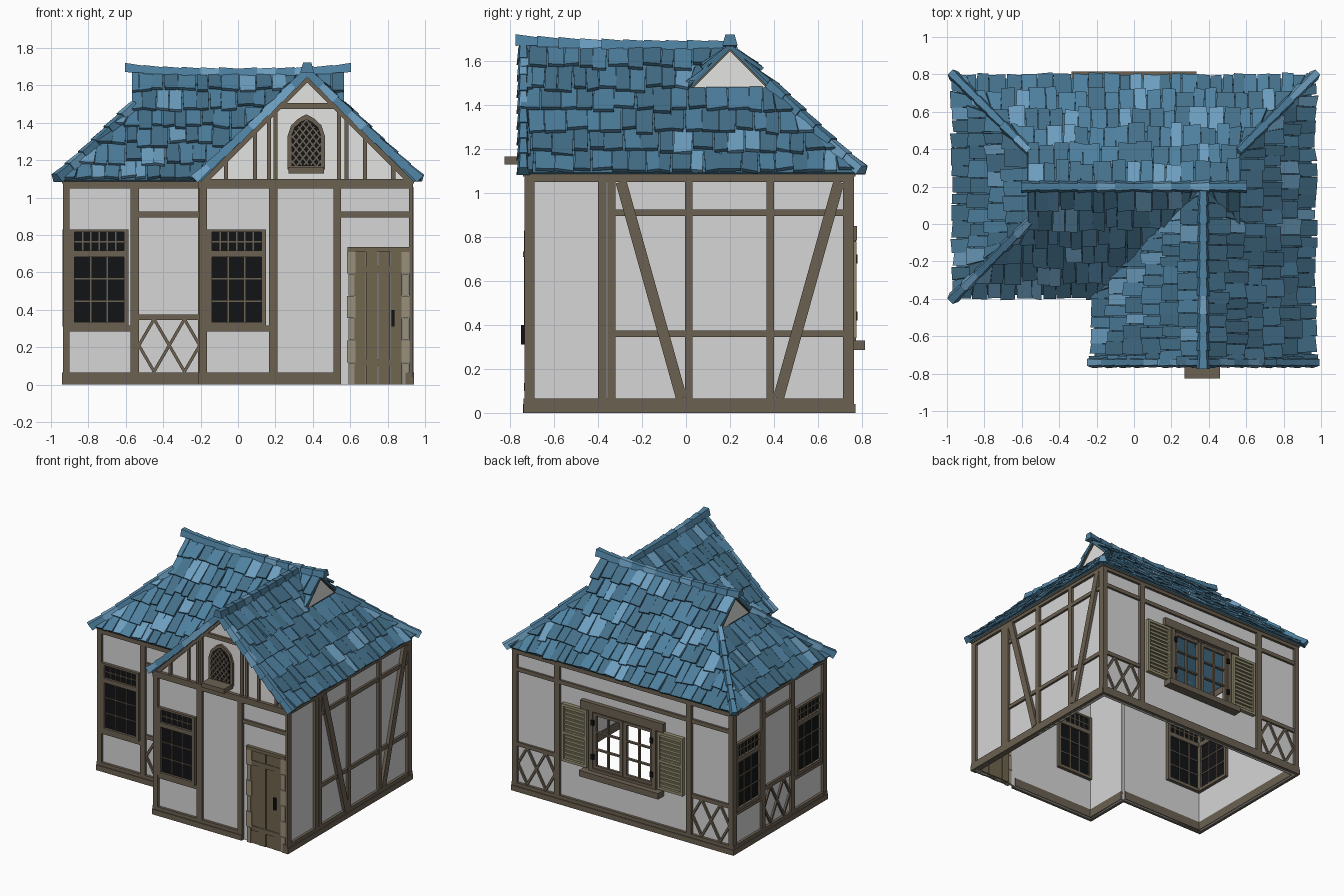
import bpy, bmesh, math, random
from mathutils import Vector

if "Cube" in bpy.data.objects:
    bpy.data.objects.remove(bpy.data.objects["Cube"])

random.seed(7)
PALETTE = {"plaster": "d6d6d6", "gable plaster": "e4e3e1", "timber": "6c6152", "door wood": "70654f",
           "shutter wood": "938c70", "trim stone": "9a907a", "dark glass": "121315",
           "tile dark": "44708a", "tile mid": "4e809f", "tile light": "6d9fc0"}


def linear(hexa):
    c = [int(hexa[i:i + 2], 16) / 255 for i in (0, 2, 4)]
    return [v / 12.92 if v < .04 else ((v + .055) / 1.055) ** 2.4 for v in c] + [1]


mats = {}
for n, c in PALETTE.items():
    mats[n] = bpy.data.materials.new(n)
    mats[n].diffuse_color = linear(c)

parts = {}


def solid(name, lo, hi, mat):
    """Closed solid between two matching polygons, added to a named part."""
    bm, used = parts.setdefault(name, (bmesh.new(), []))
    if mat not in used:
        used.append(mat)
    a, b = [bm.verts.new(p) for p in lo], [bm.verts.new(p) for p in hi]
    n = len(a)
    faces = [a[::-1], b] + [[a[i], a[(i + 1) % n], b[(i + 1) % n], b[i]] for i in range(n)]
    for f in faces:
        bm.faces.new(f).material_index = used.index(mat)


# Wall frames: origin and direction of u; d points outwards
FRONT, WING = (0, -.345, 1, 0), (0, -.715, 1, 0)
BACK, RIGHT = (0, .745, -1, 0), (.915, 0, 0, 1)
LEFT, WINGL = (-.915, 0, 0, -1), (-.185, 0, 0, -1)


def P(w, u, z, d):
    return (w[0] + w[2] * u + w[3] * d, w[1] + w[3] * u - w[2] * d, z)


def prism(name, w, pts, d0, d1, mat):
    solid(name, [P(w, u, z, d0) for u, z in pts], [P(w, u, z, d1) for u, z in pts], mat)


def panel(name, w, u0, u1, z0, z1, d0=0, d1=.02, mat="timber"):
    prism(name, w, [(u0, z0), (u1, z0), (u1, z1), (u0, z1)], d0, d1, mat)


def beam(name, w, u0, z0, u1, z1, t, d0=0, d1=.016, mat="timber"):
    l = math.hypot(u1 - u0, z1 - z0)
    a, b = -(z1 - z0) / l * t / 2, (u1 - u0) / l * t / 2
    prism(name, w, [(u0 - a, z0 - b), (u1 - a, z1 - b), (u1 + a, z1 + b), (u0 + a, z0 + b)], d0, d1, mat)


def posts(name, w, spans):
    for a, b in spans:
        panel(name, w, a, b, .06, 1.055)


def rails(name, w, u0, u1, zs=(.36, .91)):
    for z in zs:
        panel(name, w, u0, u1, z - .015, z + .015, 0, .016)


def base_and_plate(name, w, u0, u1, s0, s1):
    panel(name, w, s0, s1, 0, .04, -.02, .026)
    panel(name, w, s0, s1, .04, .066, -.02, .02)
    panel(name, w, u0, u1, 1.05, 1.075, -.02, .02)
    panel(name, w, u0, u1, 1.075, 1.1, -.02, .026)


def window(name, w, u0, u1, z0=.31, z1=.83):
    zt = z0 + .395
    panel(name, w, u0 + .01, u1 - .01, z0 + .01, z1 - .01, -.028, .004, "dark glass")
    for a, b, c, e in ((u0, u0 + .025, z0, z1), (u1 - .025, u1, z0, z1), (u0, u1, z0, z0 + .025),
                       (u0, u1, z1 - .015, z1), (u0, u1, zt - .022, zt + .012)):
        panel(name, w, a, b, c, e, -.04, .022)
    for i in range(1, 6):                    # glazing bars
        u = u0 + .025 + (u1 - u0 - .05) * i / 6
        panel(name, w, u - .004, u + .004, zt if i % 2 else z0, z1, -.034, .012)
    for z in (z0 + .137, z0 + .255, zt + .058):
        panel(name, w, u0, u1, z - .004, z + .004, -.034, .012)


def lattice(name, w, u0, u1, z0=.07, z1=.35):
    zm, s = (z0 + z1) / 2, (u1 - u0) / 2
    for i in range(2):
        a, m, b = u0 + i * s, u0 + (i + .5) * s, u0 + (i + 1) * s
        for q in ((a, zm, m, z1), (m, z1, b, zm), (b, zm, m, z0), (m, z0, a, zm)):
            beam(name, w, *q, .016, 0, .013)


# Plaster walls, hollow inside, with an open window hole at the back
for nm, w, u0, u1 in (("front_left_wall", FRONT, -.915, -.185), ("wing_front_wall", WING, -.185, .915),
                      ("right_wall", RIGHT, -.715, .745), ("left_wall", LEFT, -.745, .345),
                      ("wing_left_wall", WINGL, .345, .715)):
    panel(nm, w, u0, u1, 0, 1.1, -.015, 0, "plaster")
for u0, u1, z0, z1 in ((-.915, -.27, 0, 1.1), (.27, .915, 0, 1.1), (-.27, .27, 0, .34), (-.27, .27, .78, 1.1)):
    panel("back_wall", BACK, u0, u1, z0, z1, -.015, 0, "plaster")

# Front left framing
T = "front_left_timbers"
base_and_plate(T, FRONT, -.935, -.19, -.94, -.19)
posts(T, FRONT, [(-.935, -.9), (-.575, -.53), (-.215, -.185)])
rails(T, FRONT, -.53, -.2)
rails(T, FRONT, -.9, -.57, (.3,))
lattice(T, FRONT, -.53, -.205)
window("front_left_window", FRONT, -.9, -.585)

# Wing front framing
T = "wing_front_timbers"
base_and_plate(T, WING, -.21, .935, -.21, .55)
posts(T, WING, [(-.205, -.165), (.165, .21), (.51, .55)])
rails(T, WING, -.17, .17, (.3,))
rails(T, WING, .55, .92, (.91,))
window("wing_window", WING, -.165, .15)
T = "wing_left_timbers"
base_and_plate(T, WINGL, .345, .735, .345, .735)
posts(T, WINGL, [(.695, .735), (.345, .375)])

# Door with stone surround
for i in range(4):
    panel("door", WING, .62 + i * .065, .682 + i * .065, 0, .71, -.03, .014 + .004 * (i % 2), "door wood")
for z in (.1, .6):
    panel("door", WING, .63, .87, z, z + .035, 0, .022, "door wood")
for i in range(6):
    for u in (.59, .88):
        e = .006 * (i % 2)
        panel("door_surround", WING, u - e, u + .032 + e, i * .119, i * .119 + .116, -.02, .02, "trim stone")
panel("door_surround", WING, .585, .885 + .03, .71, .735, -.02, .026, "door wood")
panel("door_handle", WING, .82, .838, .31, .4, .015, .035, "dark glass")

# Right wall framing with braces
T = "right_timbers"
base_and_plate(T, RIGHT, -.735, .765, -.74, .765)
posts(T, RIGHT, [(-.735, -.69), (-.4, -.362), (-.358, -.32), (-.005, .03), (.365, .4), (.715, .76)])
rails(T, RIGHT, -.32, .72)
beam(T, RIGHT, -.295, 1.05, -.02, .065, .05, 0, .024)
beam(T, RIGHT, .695, 1.05, .42, .065, .05, 0, .024)

# Left wall framing
T = "left_timbers"
base_and_plate(T, LEFT, -.765, .365, -.765, .365)
posts(T, LEFT, [(-.76, -.72), (-.415, -.375), (-.06, -.02), (.325, .365)])
rails(T, LEFT, -.38, -.05)
rails(T, LEFT, -.72, -.41, (.3,))
rails(T, LEFT, -.03, .33, (.3,))
lattice(T, LEFT, -.375, -.06)
window("left_back_window", LEFT, -.725, -.42)
window("left_front_window", LEFT, 0, .31)

# Back wall framing
T = "back_timbers"
base_and_plate(T, BACK, -.935, .935, -.94, .94)
posts(T, BACK, [(-.935, -.895), (-.58, -.535), (.535, .58), (.895, .935)])
rails(T, BACK, -.92, .92, (.93,))
for s in (-1, 1):
    rails(T, BACK, *sorted((s * .57, s * .9)), (.36,))
    lattice(T, BACK, *sorted((s * .58, s * .895)))

# Back window: open casements, hood, sill and shutters
T = "back_window"
for s in (-1, 1):
    def side(a, b, *r):
        panel(T, BACK, *sorted((s * a, s * b)), *r)
    side(.25, .285, .33, .79, -.03, .028)
    side(.003, .03, .35, .77, -.01, .018)
    side(.228, .25, .35, .77, -.01, .018)
    side(.125, .137, .35, .77, -.006, .012)
    for z in (.35, .487, .62, .75):
        side(.01, .25, z, z + (.02 if z in (.35, .75) else .011), -.006, .014)
    for z in (.42, .68):
        side(.24, .262, z, z + .04, .02, .036, "dark glass")
    T = "back_shutters"
    for a, b in ((.298, .318), (.492, .512)):
        side(a, b, .34, .78, 0, .03, "shutter wood")
    for z in (.34, .55, .76):
        side(.298, .512, z, z + .02, 0, .03, "shutter wood")
    side(.31, .5, .35, .77, 0, .01, "shutter wood")
    for i in range(13):
        side(.318, .492, .367 + i * .031, .385 + i * .031, .01, .022, "shutter wood")
    T = "back_window"
panel(T, BACK, -.285, .285, .32, .35, -.03, .028)
panel(T, BACK, -.35, .35, .785, .85, -.02, .032)
prism("back_sill", BACK, [(-.335, .285), (.335, .285), (.335, .33), (-.335, .33)], 0, .07, "timber")

# Wing gable: plaster, studs, collar and pointed window
prism("gable_wall", WING, [(-.2, 1.09), (.94, 1.09), (.37, 1.66)], -.015, 0, "gable plaster")
for u in (-.065, .09, .165, .2, .54, .58, .68, .83):
    panel("gable_timbers", WING, u - .011, u + .011, 1.1, 1.65 - abs(u - .37), 0, .014)
panel("gable_timbers", WING, .19, .55, 1.475, 1.505, 0, .018)
for s in (-1, 1):
    beam("gable_timbers", WING, .37, 1.64, .37 + s * .55, 1.09, .035, 0, .02)


def arch(r, z0, h, z1):
    return [(.365 - r, z0), (.365 + r, z0), (.365 + r, h), (.365 + r * .8, h + (z1 - h) * .5),
            (.365 + r * .4, h + (z1 - h) * .82), (.365, z1), (.365 - r * .4, h + (z1 - h) * .82),
            (.365 - r * .8, h + (z1 - h) * .5), (.365 - r, h)]


def in_arch(u, z):
    k = max(0, (z - 1.33) / .09)
    return 1.17 < z < 1.42 and abs(u - .365) < .08 * (1 - k ** 1.6)


prism("gable_window", WING, arch(.1, 1.15, 1.33, 1.445), -.02, .018, "timber")
prism("gable_window", WING, arch(.08, 1.17, 1.33, 1.42), -.025, .021, "dark glass")
for i in range(-4, 6):
    for s in (-1, 1):                        # diagonal lead bars
        line = [(.365 + s * t, 1.28 + i * .045 + t * 1.25) for t in [j * .004 - .1 for j in range(51)]]
        line = [p for p in line if in_arch(*p)]
        if len(line) > 2:
            beam("gable_window", WING, *line[0], *line[-1], .008, .018, .026)
panel("gable_sill", WING, .27, .46, 1.13, 1.165, 0, .11)

# Roof planes: 45 degree slopes made of random overlapping tiles
E, H, G = 1.09, .575, .575 * 4 / 6


def slope(name, axis, sgn, eave, lim, rows):
    def at(h, s, lift):
        c, l = eave - sgn * h + sgn * lift * .707, E + h + lift * .707
        return (s, c, l) if axis == "y" else (c, s, l)
    for k in rows:
        h0, h1 = H * k / 6, H * (k + 1) / 6
        (l0, r0), (l1, r1) = lim(h0 + 1e-4), lim(h1 - 1e-4)
        deck = ((h0, l0), (h0, r0), (h1, r1), (h1, l1))
        solid(name, [at(*p, -.008) for p in deck], [at(*p, .006) for p in deck], "tile dark")
        s, end = min(l0, l1) - random.uniform(0, .04), max(r0, r1)
        while s < end:
            wd = random.uniform(.055, .1)
            a, b, j = s, s + wd - .004, random.uniform(-.006, .006)
            s += wd
            a0, b0 = (min(max(v, l0), r0) for v in (a + j, b + j))
            a1, b1 = (min(max(v, l1), r1) for v in (a, b))
            if max(b0 - a0, b1 - a1) < .012:
                continue
            hb = h0 - random.uniform(0, .008 if k == 0 else .028)
            f, g, t = random.uniform(.026, .042), random.uniform(.026, .042), random.uniform(.008, .014)
            q = ((hb, a0, f), (hb + j, b0, g), (h1, b1, t), (h1, a1, t))
            m = random.choices(("tile dark", "tile mid", "tile light"), (5, 5, 2))[0]
            solid(name, [at(h, u, v - .018) for h, u, v in q], [at(*p) for p in q], m)


def hipx(h):
    return .945 - h if h < G else .567


slope("back_roof", "y", 1, .775, lambda h: (-hipx(h), hipx(h)), range(6))
slope("front_roof", "y", -1, -.375, lambda h: (-hipx(h), -.205 + h), range(6))
slope("front_roof", "y", -1, -.375, lambda h: (.945 - h, .567), (4, 5))
slope("left_hip_roof", "x", -1, -.945, lambda h: (-.375 + h, .775 - h), range(4))
slope("right_roof", "x", 1, .945, lambda h: (-.75, .775 - h if h < G else -.375 + h), range(6))
slope("wing_left_roof", "x", -1, -.205, lambda h: (-.75, -.375 + h), range(6))

# Small plaster gables above the hips
for w, s in (((.54, 0, 0, 1), 1), ((-.54, 0, 0, -1), -1)):
    prism("hip_gables", w, [(s * .005, 1.47), (s * .395, 1.47), (s * .2, 1.66)], 0, .01, "gable plaster")
    for e in (-1, 1):
        beam("hip_gables", w, s * .2, 1.655, s * (.2 + e * .185), 1.47, .014, .008, .02)


# Ridge, hip and rake caps: tapered overlapping segments with a lifted end
def caps(name, a, b, n, w=.032, flare=.025):
    a, b = Vector(a), Vector(b)
    d = (b - a).normalized()
    side = d.cross(Vector((0, 0, 1))).normalized()
    up = side.cross(d)
    for i in range(n):
        ring = []
        for t, k in ((max(0, i - .12) / n, .8), ((i + 1) / n, random.uniform(1, 1.15))):
            c = a.lerp(b, t) + Vector((0, 0, flare * t ** 3))
            ring.append([c + side * x * w * k + up * y * k
                         for x, y in ((-1, -.024), (1, -.024), (.6, .022), (-.6, .022))])
        solid(name, *ring, random.choice(("tile mid", "tile mid", "tile light")))


for s in (-1, 1):
    caps("main_ridge", (0, .2, 1.672), (s * .605, .2, 1.672), 6)
    caps("wing_rakes", (.37, -.74, 1.675), (.37 + s * .605, -.74, 1.075), 8, .028)
    caps("hip_ridges", (s * .555, .385, 1.5), (s * .973, .803, 1.08), 6, .03)
caps("hip_ridges", (-.555, .015, 1.5), (-.973, -.403, 1.08), 6, .03)
caps("wing_ridge", (.37, .2, 1.672), (.37, -.775, 1.672), 10)

# Turn the collected parts into objects
for name, (bm, used) in parts.items():
    bmesh.ops.dissolve_degenerate(bm, dist=1e-5, edges=bm.edges[:])
    bmesh.ops.recalc_face_normals(bm, faces=bm.faces[:])
    me = bpy.data.meshes.new(name)
    bm.to_mesh(me)
    bm.free()
    for m in used:
        me.materials.append(mats[m])
    bpy.context.collection.objects.link(bpy.data.objects.new(name, me))

for m in bpy.data.materials:
    if m.users and not m.is_grease_pencil:
        m.use_nodes = True
        m.node_tree.nodes["Principled BSDF"].inputs["Base Color"].default_value = m.diffuse_color
